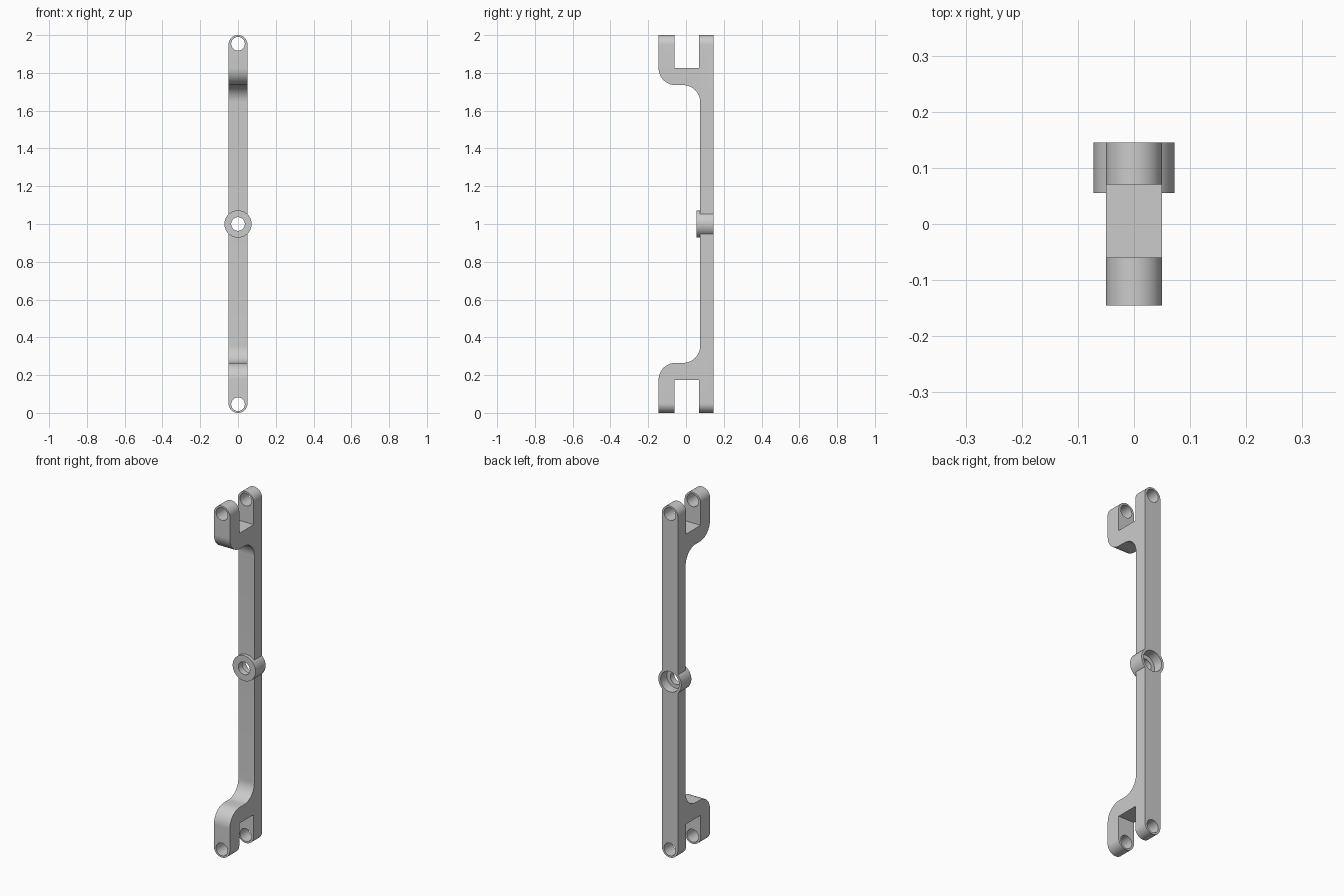
import bpy, bmesh, math

if "Cube" in bpy.data.objects:
    bpy.data.objects.remove(bpy.data.objects["Cube"])

grey = bpy.data.materials.new("light_grey")
grey.diffuse_color = (0.6, 0.6, 0.6, 1)
grey.use_nodes = True
grey.node_tree.nodes["Principled BSDF"].inputs["Base Color"].default_value = grey.diffuse_color


def prism(name, pts, offset):
    """Extrude a closed outline of 3D points along offset."""
    bm = bmesh.new()
    face = bm.faces.new([bm.verts.new(p) for p in pts])
    ext = bmesh.ops.extrude_face_region(bm, geom=[face])
    verts = [g for g in ext["geom"] if isinstance(g, bmesh.types.BMVert)]
    bmesh.ops.translate(bm, verts=verts, vec=offset)
    bmesh.ops.recalc_face_normals(bm, faces=bm.faces)
    mesh = bpy.data.meshes.new(name)
    bm.to_mesh(mesh)
    bm.free()
    mesh.materials.append(grey)
    ob = bpy.data.objects.new(name, mesh)
    bpy.context.collection.objects.link(ob)
    return ob


def arc(cx, cz, r, a0, a1, n):
    angles = [math.radians(a0 + (a1 - a0) * i / n) for i in range(n + 1)]
    return [(cx + r * math.cos(a), cz + r * math.sin(a)) for a in angles]


def disc(name, z, r, y0, y1):
    """Cylinder lying along y."""
    ring = arc(0, z, r, 0, 360, 64)[:-1]
    return prism(name, [(x, y0, zz) for x, zz in ring], (0, y1 - y0, 0))


def combine(target, tool, operation):
    mod = target.modifiers.new(operation, 'BOOLEAN')
    mod.operation = operation
    mod.solver = 'EXACT'
    mod.object = tool
    bpy.context.view_layer.objects.active = target
    bpy.ops.object.modifier_apply(modifier=mod.name)
    bpy.data.objects.remove(tool, do_unlink=True)


# Side profile of the link: forked foot, S-bend, long bar, mirrored to the top
half = [(0.145, 0), (0.07, 0), (0.07, 0.175), (-0.06, 0.175), (-0.06, 0), (-0.145, 0)]
half += arc(-0.055, 0.175, 0.09, 180, 90, 16)
half += arc(-0.015, 0.355, 0.09, 270, 360, 16)
profile = half + [(y, 2 - z) for y, z in reversed(half)]
link = prism("forked_link", [(-0.1, y, z) for y, z in profile], (0.2, 0, 0))

# Round the fork ends with a stadium-shaped front outline
outline = arc(0, 0.05, 0.05, 180, 360, 32) + arc(0, 1.95, 0.05, 0, 180, 32)
combine(link, prism("outline_tool", [(x, -0.3, z) for x, z in outline], (0, 0.6, 0)), 'INTERSECT')

# Central hub
combine(link, disc("hub_tool", 1, 0.072, 0.055, 0.145), 'UNION')

# Pin holes, hub hole and its counterbore at the back
for z in (0.046, 1, 1.954):
    combine(link, disc("hole_tool", z, 0.036, -0.3, 0.3), 'DIFFERENCE')
combine(link, disc("counterbore_tool", 1, 0.058, 0.09, 0.3), 'DIFFERENCE')

bpy.ops.object.select_all(action='DESELECT')
link.select_set(True)
bpy.context.view_layer.objects.active = link
bpy.ops.object.shade_smooth_by_angle(angle=math.radians(30))
